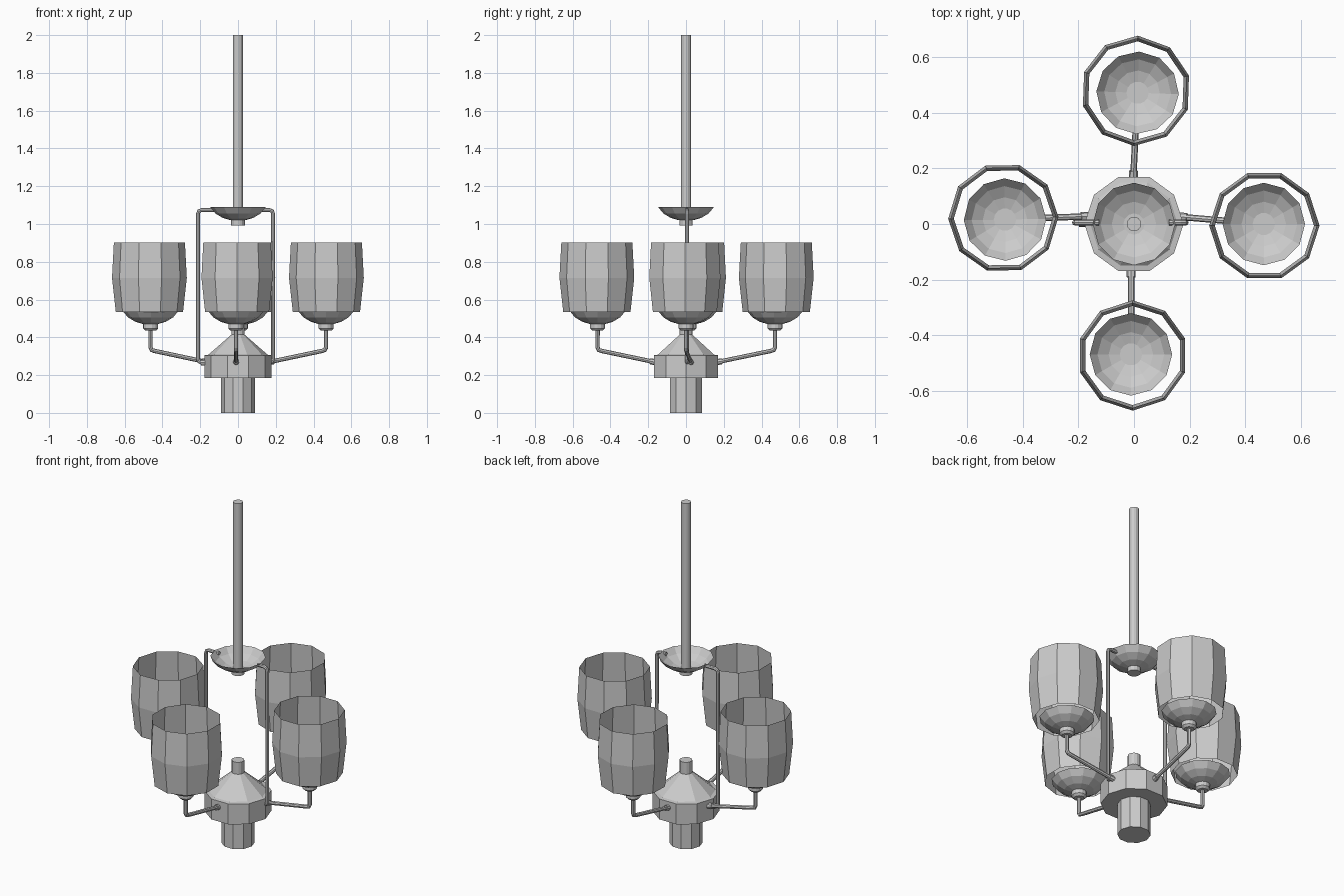
import bpy
import bmesh
from math import cos, sin, pi, radians

if "Cube" in bpy.data.objects:
    bpy.data.objects.remove(bpy.data.objects["Cube"])


def lathe(name, profile, sides, at=(0, 0, 0), turn=0.0, cap=(True, True)):
    """Spin (radius, z) points around a vertical axis."""
    bm = bmesh.new()
    rings = [[bm.verts.new((r * cos(turn + 2 * pi * i / sides),
                            r * sin(turn + 2 * pi * i / sides), z))
              for i in range(sides)] for r, z in profile]
    for a, b in zip(rings, rings[1:]):
        for i in range(sides):
            j = (i + 1) % sides
            bm.faces.new((a[i], a[j], b[j], b[i]))
    if cap[0]:
        bm.faces.new(rings[0][::-1])
    if cap[1]:
        bm.faces.new(rings[-1])
    mesh = bpy.data.meshes.new(name)
    bm.to_mesh(mesh)
    bm.free()
    ob = bpy.data.objects.new(name, mesh)
    ob.location = at
    bpy.context.collection.objects.link(ob)
    return ob


def tube(name, points, radius):
    """Thin round bar along a path."""
    cu = bpy.data.curves.new(name, 'CURVE')
    cu.dimensions = '3D'
    cu.bevel_depth = radius
    cu.bevel_resolution = 2
    cu.use_fill_caps = True
    sp = cu.splines.new('POLY')
    sp.points.add(len(points) - 1)
    for p, co in zip(sp.points, points):
        p.co = (*co, 1)
    sp.use_smooth = False
    ob = bpy.data.objects.new(name, cu)
    bpy.context.collection.objects.link(ob)
    return ob


DISH = [(0.038, 0), (0.08, 0.012), (0.12, 0.036), (0.148, 0.07)]

# Central hub: lower stem, drum with cone top, finial
lathe("hub_stem", [(0.089, 0), (0.089, 0.19)], 10)
lathe("hub_drum", [(0.178, 0.185), (0.178, 0.305), (0.157, 0.308), (0.034, 0.415)], 10)
lathe("hub_finial", [(0.034, 0.405), (0.034, 0.485)], 14)

# Hanging rod with dish and knob
lathe("ceiling_rod", [(0.026, 1.0), (0.026, 2.0)], 14)
lathe("rod_dish", DISH, 12, (0, 0, 1.02), cap=(True, False))
lathe("rod_knob", [(0.036, 0.993), (0.036, 1.022)], 14)

# Side wires joining dish and hub
for side, x in (("left", -0.212), ("right", 0.186)):
    s = 1 if x > 0 else -1
    y = 0.005
    tube("frame_wire_" + side,
         [(s * 0.125, y, 1.074), (x - s * 0.02, y, 1.074), (x - s * 0.005, y, 1.068),
          (x, y, 1.052), (x, y, 0.285), (x - s * 0.006, y, 0.272),
          (x - s * 0.018, y, 0.266), (s * 0.15, y, 0.266)], 0.0105)
    tube("wire_collar_" + side, [(x - s * 0.015, y, 0.266), (s * 0.155, y, 0.266)], 0.016)

# Four lamps: arm root, dish centre, shade centre
lamps = [
    ("right", (0.16, 0.026), (0.466, 0.0), (0.468, -0.006), 0),
    ("back", (-0.003, 0.16), (0.013, 0.471), (0.007, 0.478), 88),
    ("left", (-0.16, 0.028), (-0.463, 0.016), (-0.469, 0.022), 181),
    ("front", (-0.01, -0.16), (-0.011, -0.468), (-0.005, -0.472), 270),
]
for side, a, d, c, deg in lamps:
    def along(t, z):
        return (a[0] + (d[0] - a[0]) * t, a[1] + (d[1] - a[1]) * t, z)
    # bent arm and its collar at the hub
    tube("arm_" + side, [along(0, 0.268), along(0.93, 0.328), along(0.98, 0.333),
                         along(1, 0.346), along(1, 0.455)], 0.0115)
    tube("arm_collar_" + side, [along(0, 0.268), along(0.1, 0.274)], 0.016)
    # socket, dish and open shade
    lathe("socket_" + side, [(0.028, 0.435), (0.04, 0.447), (0.04, 0.472)], 14, (*d, 0))
    lathe("lamp_dish_" + side, DISH, 12, (*d, 0.47), radians(deg), cap=(True, False))
    lathe("shade_" + side, [(0.178, 0.535), (0.198, 0.715), (0.188, 0.903)], 10,
          (*c, 0), radians(deg), cap=(False, False))
